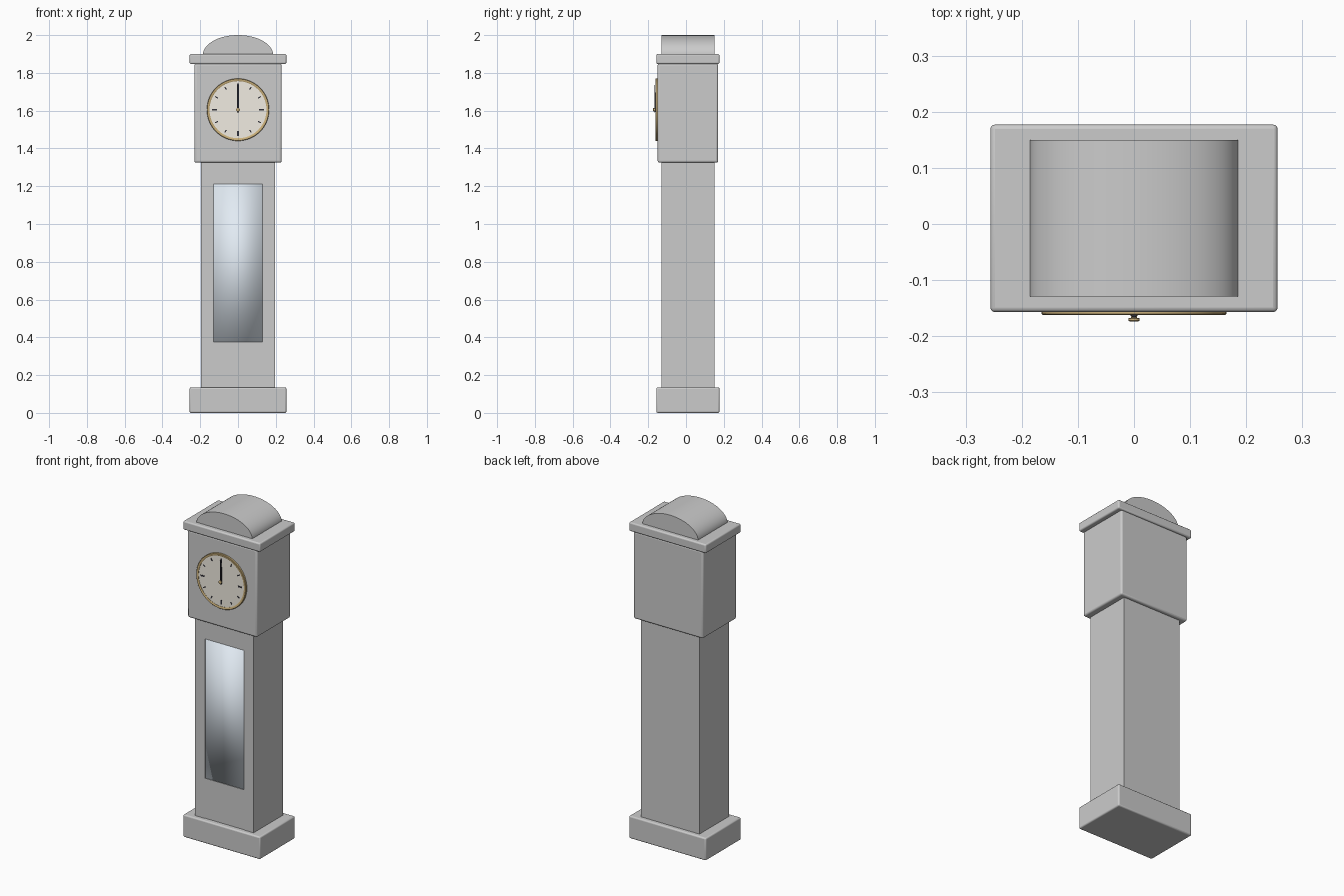
import bpy, bmesh, math
from mathutils import Matrix, Vector

if "Cube" in bpy.data.objects:
    bpy.data.objects.remove(bpy.data.objects["Cube"])


def material(name, rgb):
    m = bpy.data.materials.new(name)
    m.diffuse_color = (*rgb, 1)
    m.use_nodes = True
    m.node_tree.nodes["Principled BSDF"].inputs["Base Color"].default_value = m.diffuse_color
    return m


BRASS = material("brass", (0.60, 0.44, 0.20))
IVORY = material("ivory", (0.88, 0.84, 0.76))
BLACK = material("black", (0.03, 0.03, 0.04))
GLASS = material("glass", (0.76, 0.83, 0.90))
DIAL_Z = 1.605


def finish(bm, name, mat=None, bevel=0, angle=None):
    bmesh.ops.recalc_face_normals(bm, faces=bm.faces[:])
    me = bpy.data.meshes.new(name)
    bm.to_mesh(me)
    bm.free()
    ob = bpy.data.objects.new(name, me)
    bpy.context.collection.objects.link(ob)
    if mat:
        me.materials.append(mat)
    if bevel:
        b = ob.modifiers.new("rounded_edges", 'BEVEL')
        b.width, b.segments = bevel, 3
    if angle is not None:
        bpy.ops.object.select_all(action='DESELECT')
        ob.select_set(True)
        bpy.context.view_layer.objects.active = ob
        bpy.ops.object.shade_smooth_by_angle(angle=math.radians(angle))
    return ob


def add_box(bm, x, y, z, matrix=Matrix()):
    lo, hi = Vector((x[0], y[0], z[0])), Vector((x[1], y[1], z[1]))
    m = matrix @ Matrix.Translation((lo + hi) / 2) @ Matrix.Diagonal((*(hi - lo), 1))
    bmesh.ops.create_cube(bm, size=1, matrix=m)


def box(name, x, y, z, mat=None, bevel=0):
    bm = bmesh.new()
    add_box(bm, x, y, z)
    return finish(bm, name, mat, bevel, 30 if bevel else None)


def lathe(name, profile, mat, closed=False, steps=64):
    """Spin (radius, y) points about the dial axis."""
    bm = bmesh.new()
    vs = [bm.verts.new((r, y, DIAL_Z)) for r, y in profile]
    pairs = list(zip(vs, vs[1:])) + ([(vs[-1], vs[0])] if closed else [])
    edges = [bm.edges.new(p) for p in pairs]
    bmesh.ops.spin(bm, geom=vs + edges, cent=(0, 0, DIAL_Z), axis=(0, 1, 0),
                   angle=math.tau, steps=steps)
    bmesh.ops.remove_doubles(bm, verts=bm.verts[:], dist=1e-5)
    return finish(bm, name, mat, angle=35)


# Case: plinth, trunk, hood and cornice
box("plinth", (-.256, .256), (-.157, .177), (0, .135), bevel=.008)
box("trunk_back", (-.195, .195), (-.05, .15), (.13, 1.33))
box("hood", (-.231, .231), (-.15, .17), (1.325, 1.85), bevel=.01)
box("cornice", (-.256, .256), (-.157, .177), (1.847, 1.90), bevel=.008)

# Trunk front: two stiles, two rails and the glass
for side, s in (("left", -1), ("right", 1)):
    box(side + "_stile", sorted((s * .13, s * .195)), (-.13, -.05), (.13, 1.33))
box("top_rail", (-.13, .13), (-.127, -.05), (1.213, 1.33))
box("bottom_rail", (-.13, .13), (-.127, -.05), (.13, .375))
glass = box("door_glass", (-.13, .13), (-.124, -.112), (.375, 1.213), GLASS)
glass.data.shade_smooth()

# Arched top: half ellipse extruded front to back
bm = bmesh.new()
N = 40
arc = [(.186 * math.cos(math.pi * i / N), 1.895 + .105 * math.sin(math.pi * i / N))
       for i in range(N + 1)]
face = bm.faces.new([bm.verts.new((x, -.129, z)) for x, z in arc])
ext = bmesh.ops.extrude_face_region(bm, geom=[face])
bmesh.ops.translate(bm, vec=(0, .279, 0),
                    verts=[g for g in ext["geom"] if isinstance(g, bmesh.types.BMVert)])
finish(bm, "arched_top", angle=30)

# Dial, bezel ring and centre pin
lathe("dial", [(0, -.145), (.153, -.145), (.153, -.158), (0, -.158)], IVORY)
lathe("bezel", [(.151, -.145), (.151, -.160), (.154, -.162), (.163, -.162),
                (.165, -.160), (.165, -.145)], BRASS, closed=True)
lathe("centre_pin", [(0, -.155), (.005, -.155), (.005, -.167), (.010, -.168),
                     (.010, -.172), (.007, -.174), (0, -.174)], BRASS, steps=24)

# Hour markers, longer at the quarters
bm = bmesh.new()
for i in range(12):
    m = Matrix.Translation((0, 0, DIAL_Z)) @ Matrix.Rotation(math.tau * i / 12, 4, 'Y')
    half_w, inner, outer = (.004, .112, .138) if i % 3 == 0 else (.003, .123, .139)
    add_box(bm, (-half_w, half_w), (-.160, -.156), (inner, outer), m)
finish(bm, "hour_markers", BLACK)

# Hands, both pointing to twelve
box("hour_hand", (-.006, .006), (-.164, -.161), (DIAL_Z - .012, DIAL_Z + .09), BLACK)
box("minute_hand", (-.004, .004), (-.167, -.164), (DIAL_Z - .015, DIAL_Z + .13), BLACK)
